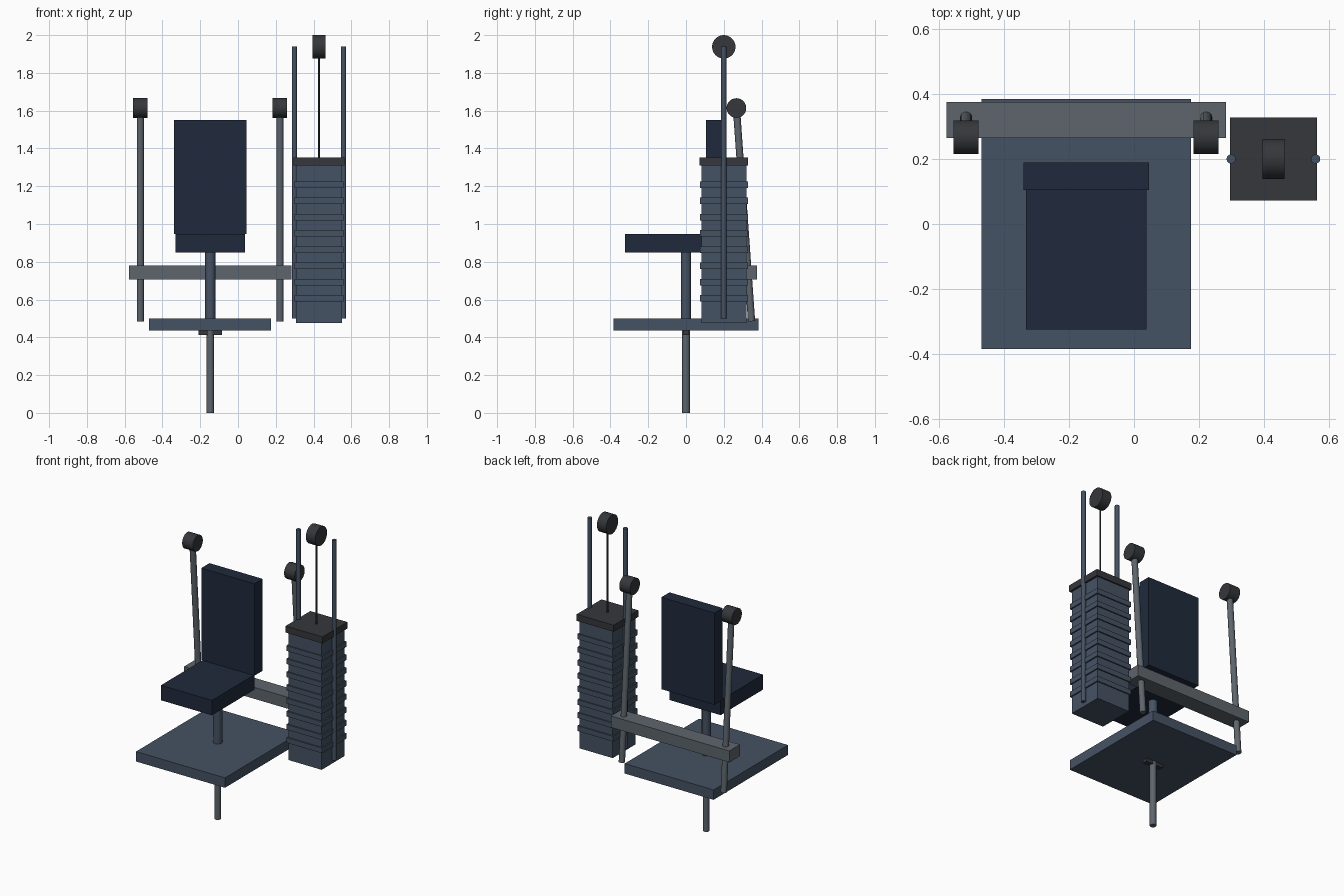
import bpy
from math import pi
from mathutils import Vector

if "Cube" in bpy.data.objects:
    bpy.data.objects.remove(bpy.data.objects["Cube"])


def material(name, rgb):
    m = bpy.data.materials.new(name)
    m.diffuse_color = (*rgb, 1)
    m.use_nodes = True
    m.node_tree.nodes["Principled BSDF"].inputs["Base Color"].default_value = m.diffuse_color
    return m


PADDING = material("navy_padding", (0.014, 0.023, 0.045))
BLUE = material("blue_steel", (0.06, 0.085, 0.125))
GREY = material("grey_steel", (0.11, 0.13, 0.15))
DARK = material("dark_rubber", (0.035, 0.038, 0.043))


def box(name, lo, hi, mat):
    lo, hi = Vector(lo), Vector(hi)
    bpy.ops.mesh.primitive_cube_add(size=1, location=(lo + hi) / 2)
    ob = bpy.context.object
    ob.name = name
    ob.scale = hi - lo
    bpy.ops.object.transform_apply(location=False, rotation=False, scale=True)
    ob.data.materials.append(mat)
    return ob


def rod(name, a, b, radius, mat, sides=24):
    a, b = Vector(a), Vector(b)
    bpy.ops.mesh.primitive_cylinder_add(vertices=sides, radius=radius,
                                        depth=(b - a).length, location=(a + b) / 2)
    ob = bpy.context.object
    ob.name = name
    ob.rotation_euler = (b - a).to_track_quat('Z', 'Y').to_euler()
    ob.data.materials.append(mat)
    bpy.ops.object.shade_smooth_by_angle(angle=pi / 6)
    return ob


def pulley(name, x, y, z, radius, width):
    rod(name, (x - width / 2, y, z), (x + width / 2, y, z), radius, DARK, 32)


# Base plate, its leg and the small bracket below
CX = -0.147
box("base_plate", (-0.47, -0.385, 0.435), (0.175, 0.385, 0.5), BLUE)
rod("base_leg", (CX, 0, 0), (CX, 0, 0.44), 0.02, GREY)
box("leg_bracket", (CX - 0.063, -0.016, 0.413), (CX + 0.063, 0.016, 0.436), DARK)

# Seat
rod("seat_post", (CX, 0, 0.495), (CX, 0, 0.86), 0.027, BLUE)
box("seat", (-0.332, -0.324, 0.85), (0.038, 0.115, 0.948), PADDING)
box("backrest", (-0.34, 0.105, 0.948), (0.046, 0.19, 1.55), PADDING)

# Rear frame: cross beam and two leaning uprights with pulleys
box("cross_beam", (-0.577, 0.265, 0.705), (0.283, 0.375, 0.78), GREY)
for side, x in (("left", -0.517), ("right", 0.222)):
    rod(side + "_upright", (x, 0.347, 0.485), (x, 0.267, 1.614), 0.019, GREY)
    pulley(side + "_pulley", x, 0.267, 1.614, 0.052, 0.077)

# Weight stack: core, ribs and cap
SX, SY = 0.429, 0.2


def stack_block(name, half_x, half_y, z0, z1, mat):
    box(name, (SX - half_x, SY - half_y, z0), (SX + half_x, SY + half_y, z1), mat)


stack_block("stack_core", 0.121, 0.119, 0.475, 1.315, BLUE)
for i in range(8):
    z = 0.606 + i * 0.086
    stack_block(f"weight_plate_{i + 1}", 0.13, 0.127, z - 0.017, z + 0.017, BLUE)
stack_block("stack_cap", 0.134, 0.128, 1.31, 1.353, DARK)

# Guide rods, cable and top pulley
for side, s in (("left", -1), ("right", 1)):
    x = SX + s * 0.13
    rod(side + "_guide_rod", (x, SY, 0.5), (x, SY, 1.94), 0.014, BLUE)
rod("cable", (SX, SY, 1.35), (SX, SY, 1.9), 0.005, DARK, 12)
pulley("top_pulley", SX, SY, 1.938, 0.062, 0.067)
